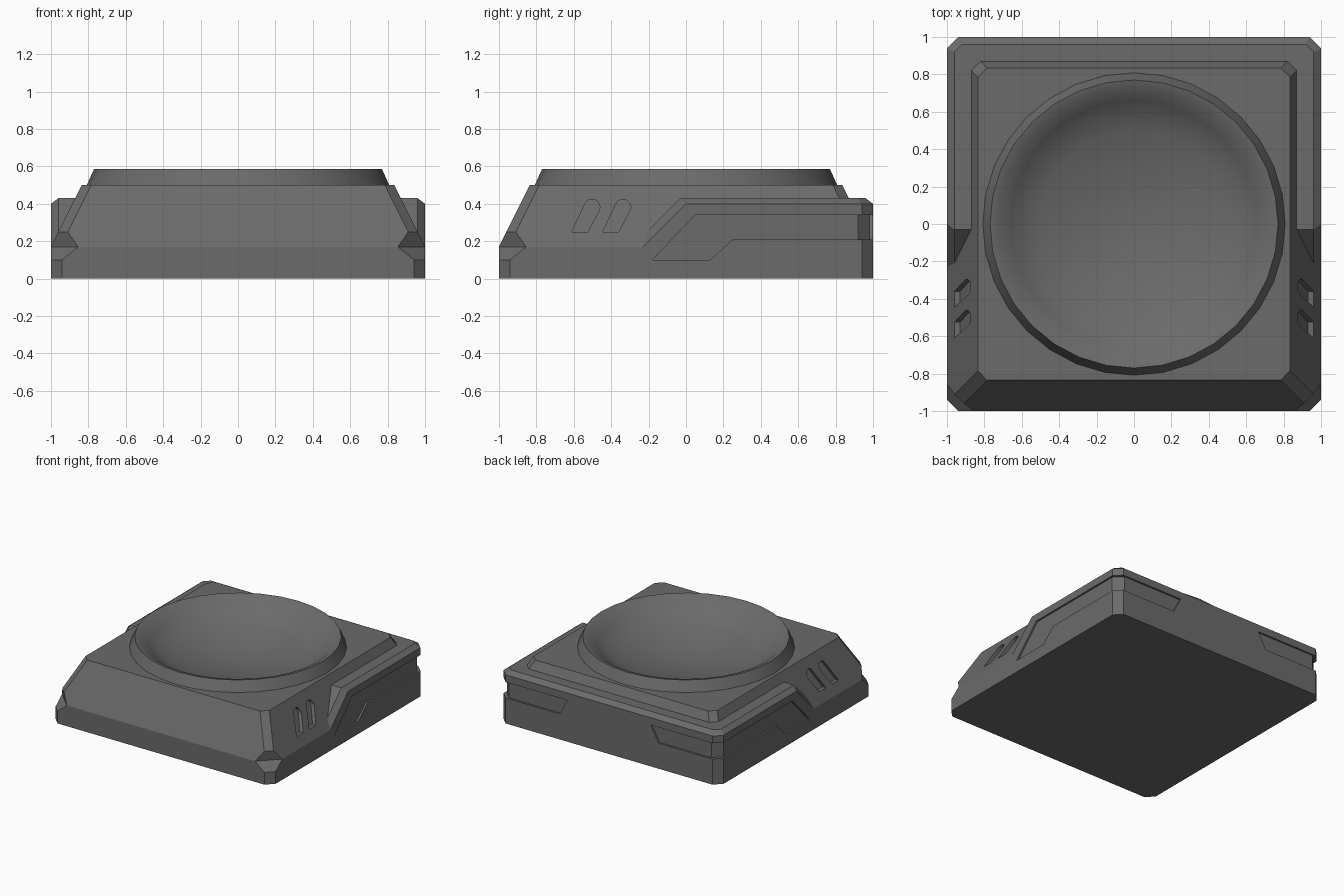
import bpy, bmesh
from mathutils import Vector
from math import cos, sin, pi

if "Cube" in bpy.data.objects:
    bpy.data.objects.remove(bpy.data.objects["Cube"], do_unlink=True)

GREY = bpy.data.materials.new("dark_grey")
GREY.use_nodes = True
GREY.diffuse_color = (0.147, 0.147, 0.147, 1)
GREY.node_tree.nodes["Principled BSDF"].inputs["Base Color"].default_value = GREY.diffuse_color


def finish(bm, name):
    bmesh.ops.recalc_face_normals(bm, faces=bm.faces)
    mesh = bpy.data.meshes.new(name)
    bm.to_mesh(mesh)
    bm.free()
    mesh.materials.append(GREY)
    ob = bpy.data.objects.new(name, mesh)
    bpy.context.collection.objects.link(ob)
    return ob


def loft(bm, rings, caps=True):
    """Bridge equal-length point rings."""
    vs = [[bm.verts.new(p) for p in ring] for ring in rings]
    n = len(vs[0])
    for a, b in zip(vs, vs[1:]):
        for i in range(n):
            j = (i + 1) % n
            bm.faces.new((a[i], a[j], b[j], b[i]))
    if caps:
        bm.faces.new(vs[0])
        bm.faces.new(vs[-1])


def boolean(target, tool, op):
    """Combine the tool into the target and discard the tool."""
    mod = target.modifiers.new("cut", "BOOLEAN")
    mod.object, mod.operation, mod.solver = tool, op, "EXACT"
    dg = bpy.context.evaluated_depsgraph_get()
    mesh = bpy.data.meshes.new_from_object(target.evaluated_get(dg))
    target.modifiers.clear()
    target.data = mesh
    bpy.data.objects.remove(tool, do_unlink=True)


def cut_pair(target, ring_a, ring_b):
    """Cut a prism between two rings, and its mirror image across x."""
    bm = bmesh.new()
    for s in (1, -1):
        loft(bm, [[(s * x, y, z) for x, y, z in r] for r in (ring_a, ring_b)])
    boolean(target, finish(bm, "cutter"), "DIFFERENCE")


def slope(z):
    """Half width of the tapered body at a height."""
    return 1 - 0.5 * max(0, z - 0.17)


# Tapered base with faceted front corners
def section(z, front, back=0.06):
    h = slope(z)
    return [(h - front, -h, z), (h, front - h, z), (h, h - back, z), (h - back, h, z),
            (back - h, h, z), (-h, h - back, z), (-h, front - h, z), (front - h, -h, z)]


bm = bmesh.new()
loft(bm, [section(0, 0.06), section(0.1, 0.06), section(0.17, 0.145),
          section(0.25, 0.05, 0.05), section(0.5, 0.05, 0.05)])
body = finish(bm, "base_body")

# Raised rim round the sides and back, carved from a box by planes
bm = bmesh.new()
bmesh.ops.create_cube(bm, size=2)
planes = [((0, 0, 0.43), (0, 0, 1)), ((0, 0, 0.05), (0, 0, -1)),
          ((0, -0.03, 0.43), (0, -1, 1)), ((0, 0.96, 0.43), (0, 0.03, 0.04))]
for s in (1, -1):
    planes += [((s * 0.96, 0, 0.43), (s * 0.03, 0, 0.04)),
               ((s * 0.94, 1, 0), (s, 1, 0)),
               ((s * 0.92, 0.96, 0.43), (s * 0.03, 0.03, 0.057)),
               ((s * 0.96, -0.03, 0.43), (s * 1.05, -0.7, 0.7))]
for co, no in planes:
    bmesh.ops.bisect_plane(bm, geom=bm.verts[:] + bm.edges[:] + bm.faces[:], dist=1e-5,
                           plane_co=co, plane_no=Vector(no).normalized(), clear_outer=True)
    bmesh.ops.holes_fill(bm, edges=[e for e in bm.edges if e.is_boundary], sides=0)
boolean(body, finish(bm, "rim"), "UNION")

# Recessed channels along the sides, wrapping the back corners
side = [(-0.18, 0.1), (0.13, 0.1), (0.25, 0.21), (1.1, 0.21), (1.1, 0.34), (0.05, 0.34)]
cut_pair(body, [(0.985, y, z) for y, z in side], [(1.1, y, z) for y, z in side])
back = [(0.45, 0.21), (1.1, 0.21), (1.1, 0.34), (0.38, 0.34)]
cut_pair(body, [(x, 0.985, z) for x, z in back], [(x, 1.1, z) for x, z in back])
corner = [(0.985, 0.92), (1.1, 1.1), (0.92, 0.985)]
cut_pair(body, [(x, y, 0.21) for x, y in corner], [(x, y, 0.34) for x, y in corner])

# Pairs of leaning round-topped slots in the side slopes
for y0 in (-0.61, -0.445):
    lean = [(0, 0.25), (0.085, 0.25)]
    for i in range(9):
        a = pi * i / 8 - 0.45
        lean.append((0.108 + 0.042 * cos(a), 0.382 + 0.042 * sin(a)))
    cut_pair(body, [(slope(z) - 0.03, y0 + y, z) for y, z in lean],
             [(slope(z) + 0.05, y0 + y, z) for y, z in lean])


# Round well in the top, lined by a shallow dish with a raised lip
def circle(r, z, n=32):
    return [(r * cos(2 * pi * i / n), r * sin(2 * pi * i / n), z) for i in range(n)]


bm = bmesh.new()
loft(bm, [circle(0.76, 0.2), circle(0.76, 0.8)])
boolean(body, finish(bm, "well"), "DIFFERENCE")

bm = bmesh.new()
profile = [(0.81, 0.497), (0.77, 0.585), (0.73, 0.575), (0.66, 0.52)]
profile += [(r, 0.355 + 0.33 * r * r) for r in (0.59, 0.5, 0.4, 0.3, 0.2, 0.1, 0.02)]
loft(bm, [circle(r, z) for r, z in profile], caps=False)
bmesh.ops.holes_fill(bm, edges=[e for e in bm.edges if e.is_boundary and e.verts[0].co.z < 0.4], sides=0)
dish = finish(bm, "dish")
if sum(f.normal.z * f.area for f in dish.data.polygons) < 0:
    dish.data.flip_normals()

bpy.ops.object.select_all(action="DESELECT")
dish.select_set(True)
bpy.context.view_layer.objects.active = dish
bpy.ops.object.shade_smooth_by_angle(angle=0.6)
